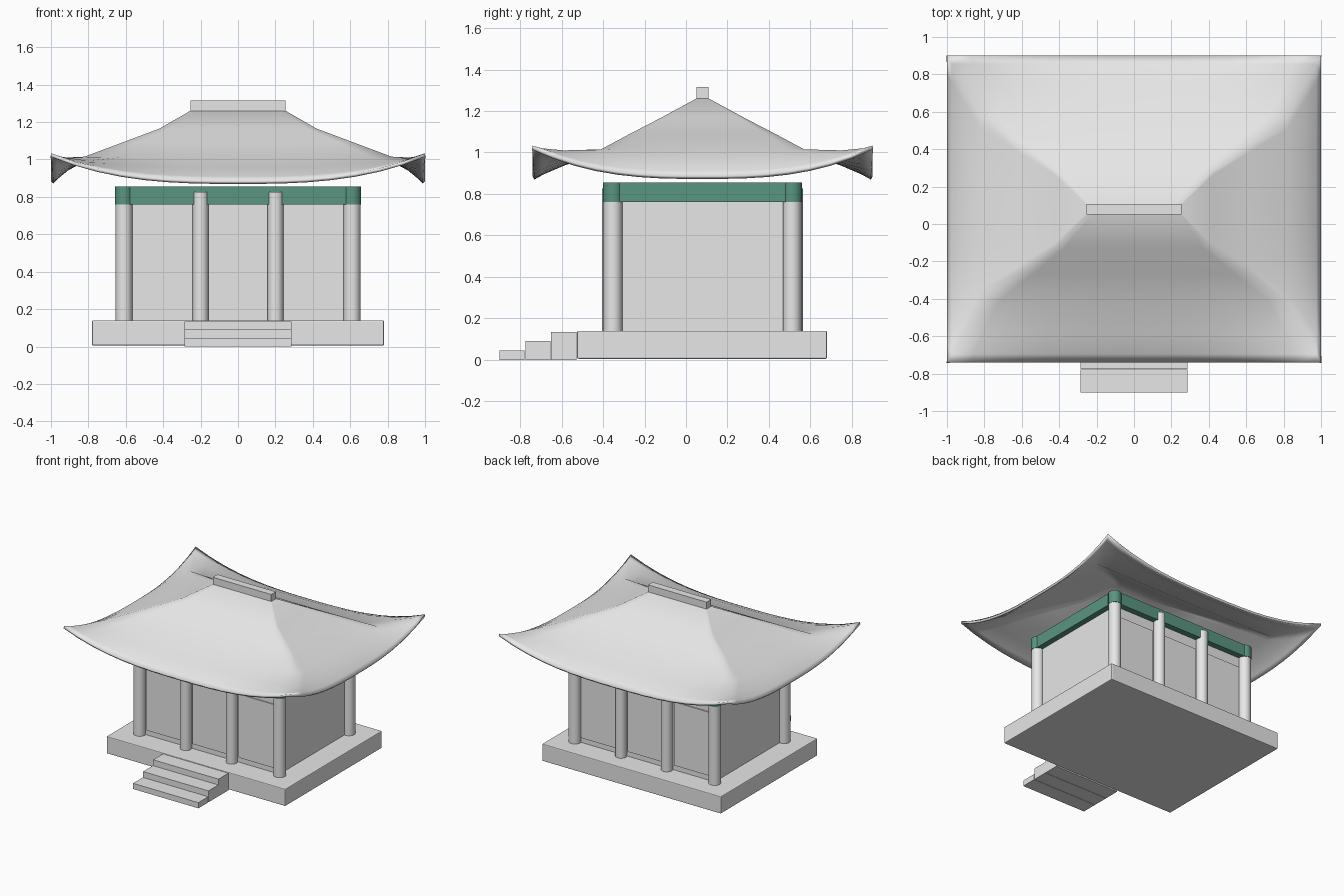
import bpy, bmesh, math

cube = bpy.data.objects.get("Cube")
if cube:
    bpy.data.objects.remove(cube, do_unlink=True)

CY = 0.08  # centre of the building front to back


def material(name, rgb):
    m = bpy.data.materials.new(name)
    m.use_nodes = True
    m.diffuse_color = (*rgb, 1)
    m.node_tree.nodes["Principled BSDF"].inputs["Base Color"].default_value = (*rgb, 1)
    return m


grey = material("pale_grey", (0.8, 0.8, 0.8))
green = material("muted_green", (0.1, 0.3, 0.22))


def box(name, x, y, z, mat=grey, bevel=0):
    """Box from (min, max) ranges."""
    bpy.ops.mesh.primitive_cube_add(size=1, location=[sum(r) / 2 for r in (x, y, z)])
    ob = bpy.context.object
    ob.name = name
    ob.scale = [r[1] - r[0] for r in (x, y, z)]
    bpy.ops.object.transform_apply(location=False, rotation=False, scale=True)
    ob.data.materials.append(mat)
    if bevel:
        mod = ob.modifiers.new("bevel", "BEVEL")
        mod.width, mod.segments = bevel, 2
    return ob


def post(name, x, y, r, z, mat=grey, sides=24):
    bpy.ops.mesh.primitive_cylinder_add(vertices=sides, radius=r, depth=z[1] - z[0],
                                        location=(x, y, sum(z) / 2))
    ob = bpy.context.object
    ob.name = name
    ob.data.materials.append(mat)
    bpy.ops.object.shade_smooth_by_angle()
    return ob


# Stone platform and steps
box("platform", (-0.78, 0.78), (-0.525, 0.68), (0.005, 0.14), bevel=0.006)
for i in range(3):
    y = -0.9 + i * 0.125
    box(f"step_{i + 1}", (-0.285, 0.285), (y, y + 0.122), (0, 0.045 * (i + 1)))

# Hall body with shallow panels between the columns
box("walls", (-0.6, 0.6), (CY - 0.42, CY + 0.42), (0.14, 0.8))
for side, label in ((-1, "front"), (1, "back")):
    y = CY + side * 0.42
    for x in (-0.405, 0, 0.405):
        w = 0.155
        box(f"{label}_panel", (x - w, x + w), (y - 0.008, y + 0.008), (0.18, 0.68))
    # Slim middle columns standing proud of the beam
    for x in (-0.2, 0.2):
        post(f"{label}_middle_column", x, CY + side * 0.443, 0.042, (0.14, 0.825))
    # Corner columns with green capital blocks
    for x in (-0.61, 0.61):
        post(f"{label}_corner_column", x, CY + side * 0.432, 0.045, (0.14, 0.76))
        post(f"{label}_corner_block", x, CY + side * 0.432, 0.048, (0.76, 0.855), green, 16)
    # Long beams
    yb = CY + side * 0.432
    box(f"{label}_beam", (-0.61, 0.61), (yb - 0.035, yb + 0.035), (0.76, 0.855), green)
for s, label in ((-1, "left_hand"), (1, "right_hand")):
    box(f"{label}_beam", (s * 0.61 - 0.035, s * 0.61 + 0.035),
        (CY - 0.432, CY + 0.432), (0.76, 0.855), green)

# Hipped roof: rectangular rings (half x, half y, corner z, middle z)
rings = [(0.255, 0.03, 1.26, 1.26), (0.42, 0.205, 1.165, 1.165),
         (0.62, 0.35, 1.09, 1.088), (0.82, 0.49, 1.015, 1.01),
         (0.92, 0.67, 1.01, 0.955), (0.975, 0.775, 1.02, 0.91), (1, 0.82, 1.033, 0.885)]
N = 16
bm = bmesh.new()
loops = []
for hx, hy, corner, middle in rings:
    corners = [(-hx, -hy), (hx, -hy), (hx, hy), (-hx, hy)]
    loop = []
    for k in range(4):
        (ax, ay), (bx, by) = corners[k], corners[(k + 1) % 4]
        for j in range(N):
            t = j / N
            lift = abs(2 * t - 1) ** 2.8
            loop.append(bm.verts.new((ax + (bx - ax) * t, CY + ay + (by - ay) * t,
                                      middle + (corner - middle) * lift)))
    loops.append(loop)
for upper, lower in zip(loops, loops[1:]):
    for j in range(4 * N):
        k = (j + 1) % (4 * N)
        bm.faces.new((lower[j], lower[k], upper[k], upper[j]))
bm.faces.new(loops[0])
mesh = bpy.data.meshes.new("roof")
bm.to_mesh(mesh)
bm.free()
mesh.shade_smooth()
mesh.materials.append(grey)
roof = bpy.data.objects.new("roof", mesh)
bpy.context.collection.objects.link(roof)
solid = roof.modifiers.new("thickness", "SOLIDIFY")
solid.thickness, solid.offset = 0.018, -1

# Ridge cap
box("ridge_cap", (-0.255, 0.255), (0.05, 0.108), (1.25, 1.315))
